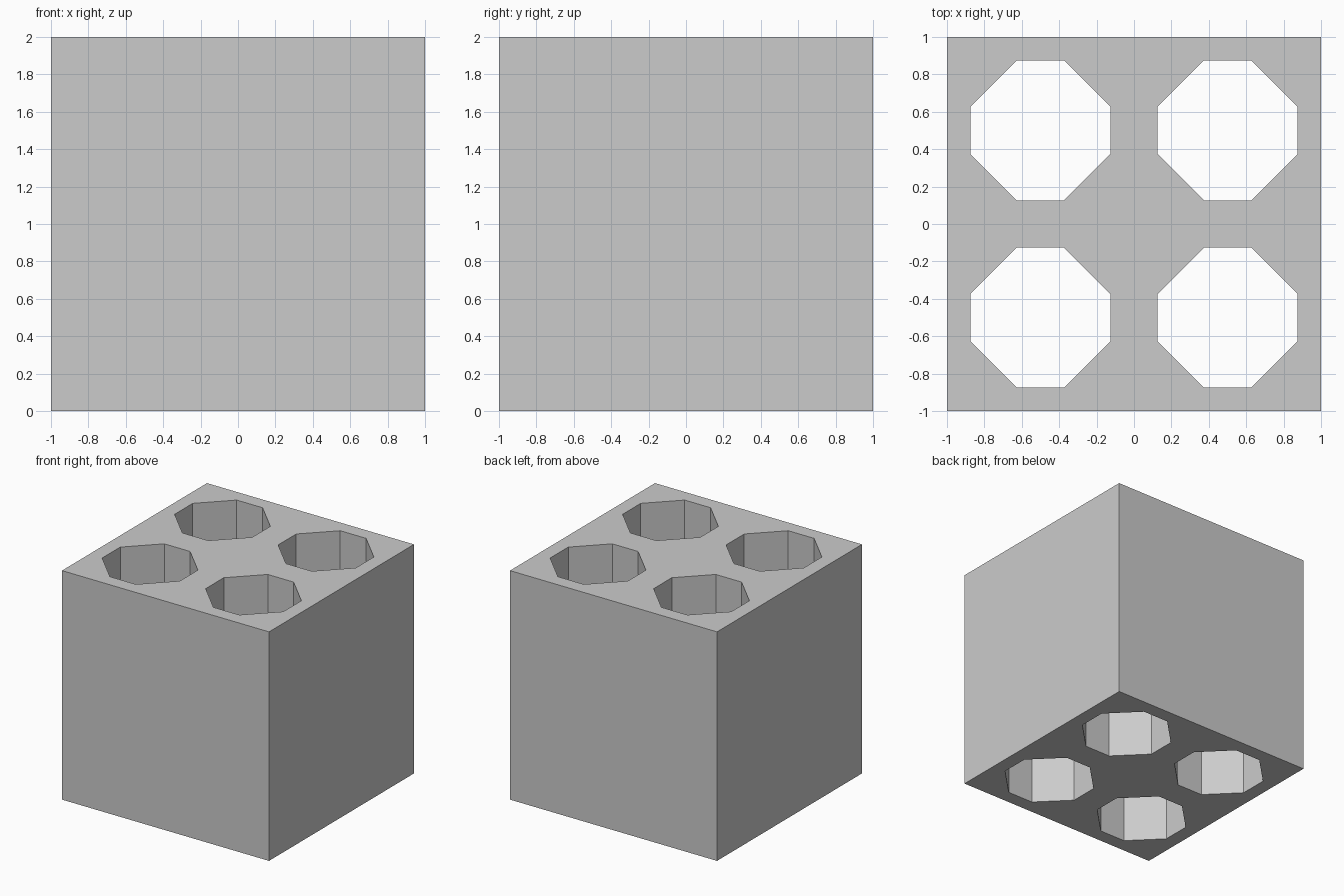
import bpy
import bmesh

if "Cube" in bpy.data.objects:
    bpy.data.objects.remove(bpy.data.objects["Cube"])

SIZE = 2.0
HOLE_PITCH = 0.5     # hole centres at +-0.5
HOLE_HALF = 0.375    # half width across flats
FLAT_HALF = 0.125    # half length of the axis-aligned sides


def make_object(name, bm):
    bmesh.ops.recalc_face_normals(bm, faces=bm.faces[:])
    mesh = bpy.data.meshes.new(name)
    bm.to_mesh(mesh)
    bm.free()
    obj = bpy.data.objects.new(name, mesh)
    bpy.context.collection.objects.link(obj)
    return obj


def add_prism(bm, cx, cy, profile, z0, z1):
    face = bm.faces.new([bm.verts.new((cx + x, cy + y, z0)) for x, y in profile])
    top = bmesh.ops.extrude_face_region(bm, geom=[face], use_keep_orig=True)
    verts = [g for g in top["geom"] if isinstance(g, bmesh.types.BMVert)]
    bmesh.ops.translate(bm, verts=verts, vec=(0, 0, z1 - z0))


# Solid cube block standing on the ground
bm = bmesh.new()
h = SIZE / 2
add_prism(bm, 0, 0, [(-h, -h), (h, -h), (h, h), (-h, h)], 0, SIZE)
block = make_object("block", bm)

# Four eight-sided shafts running right through the block
a, b = HOLE_HALF, FLAT_HALF
octagon = [(a, -b), (a, b), (b, a), (-b, a), (-a, b), (-a, -b), (-b, -a), (b, -a)]
bm = bmesh.new()
for sx in (-1, 1):
    for sy in (-1, 1):
        add_prism(bm, sx * HOLE_PITCH, sy * HOLE_PITCH, octagon, -0.2, SIZE + 0.2)
cutter = make_object("shaft_cutter", bm)
cutter.hide_render = True
cutter.hide_set(True)

cut = block.modifiers.new("shafts", 'BOOLEAN')
cut.operation = 'DIFFERENCE'
cut.solver = 'EXACT'
cut.object = cutter
